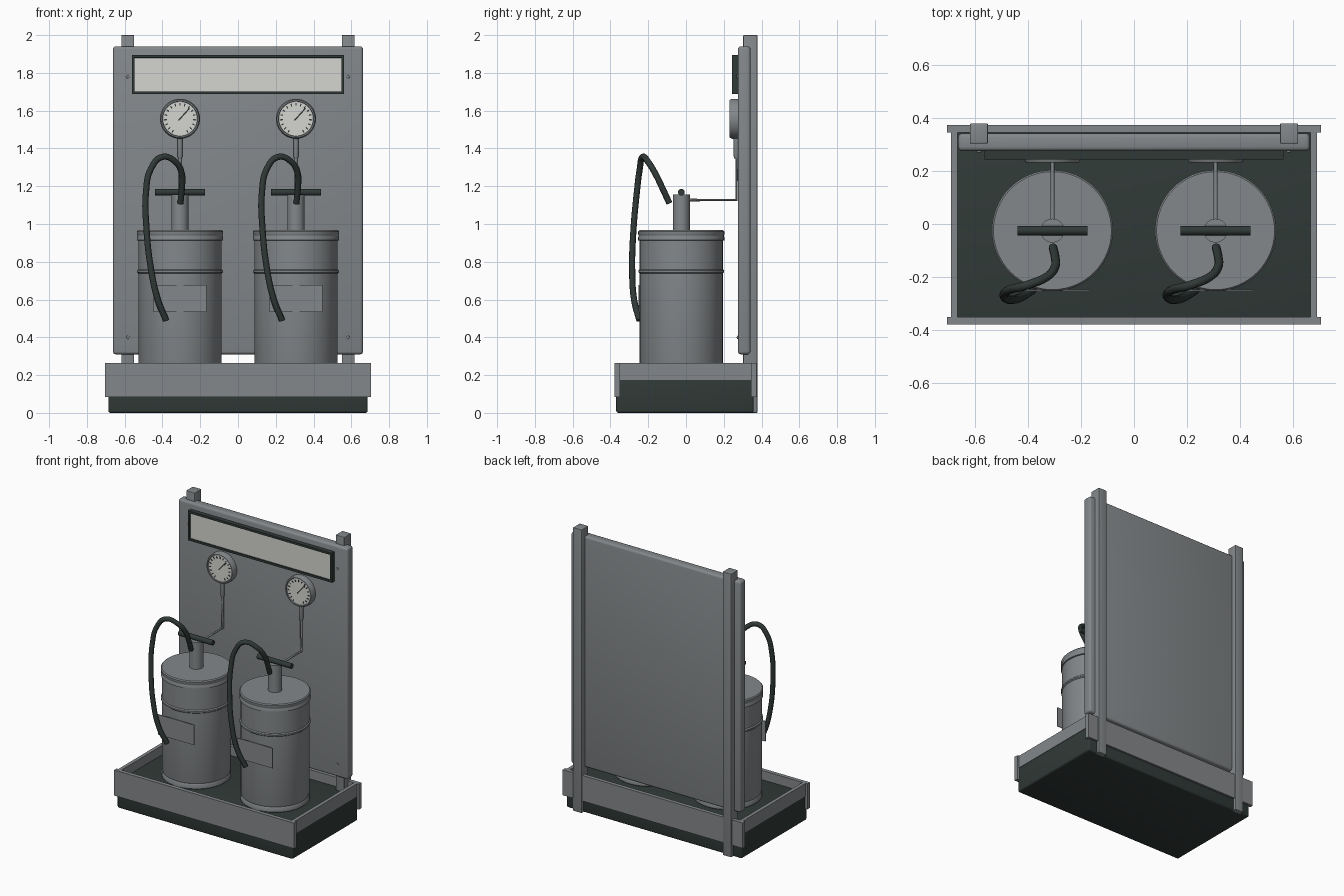
import bpy, bmesh, math
from mathutils import Matrix, Vector

if "Cube" in bpy.data.objects:
    bpy.data.objects.remove(bpy.data.objects["Cube"])


def mat(name, rgb):
    m = bpy.data.materials.new(name)
    m.diffuse_color = (*rgb, 1)
    m.use_nodes = True
    m.node_tree.nodes["Principled BSDF"].inputs["Base Color"].default_value = m.diffuse_color
    return m


GREY = mat("steel grey", (0.23, 0.245, 0.255))
DARK = mat("dark green black", (0.03, 0.042, 0.039))
WHITE = mat("off white", (0.66, 0.66, 0.63))


def finish(name, bm, mats, smooth=False):
    bmesh.ops.recalc_face_normals(bm, faces=bm.faces)
    me = bpy.data.meshes.new(name)
    bm.to_mesh(me)
    bm.free()
    ob = bpy.data.objects.new(name, me)
    bpy.context.collection.objects.link(ob)
    for m in mats:
        me.materials.append(m)
    if smooth:
        bpy.ops.object.select_all(action='DESELECT')
        ob.select_set(True)
        bpy.context.view_layer.objects.active = ob
        bpy.ops.object.shade_smooth_by_angle(angle=math.radians(35))
    return ob


def add_box(bm, lo, hi, rot=Matrix()):
    lo, hi = Vector(lo), Vector(hi)
    scale = Matrix.Diagonal((*(hi - lo), 1))
    return bmesh.ops.create_cube(bm, size=1, matrix=rot @ Matrix.Translation((lo + hi) / 2) @ scale)


def box(name, lo, hi, m, bevel=0.0):
    bm = bmesh.new()
    add_box(bm, lo, hi)
    if bevel:
        bmesh.ops.bevel(bm, geom=bm.edges[:], offset=bevel, segments=3, profile=0.5, affect='EDGES')
    return finish(name, bm, [m], bool(bevel))


# revolve a (radius, height) profile; 'axis' Y turns the height towards the front
def lathe(name, pts, loc, m, segs=48, axis='Z'):
    bm = bmesh.new()
    rings = [[bm.verts.new((r * math.cos(2 * math.pi * i / segs), r * math.sin(2 * math.pi * i / segs), z))
              for i in range(segs)] for r, z in pts]
    for a, b in zip(rings, rings[1:]):
        for i in range(segs):
            j = (i + 1) % segs
            bm.faces.new((a[i], a[j], b[j], b[i]))
    bmesh.ops.remove_doubles(bm, verts=bm.verts, dist=1e-6)
    rot = {'Z': Matrix(), 'Y': Matrix.Rotation(math.pi / 2, 4, 'X'),
           'X': Matrix.Rotation(math.pi / 2, 4, 'Y')}[axis]
    bm.transform(Matrix.Translation(loc) @ rot)
    return finish(name, bm, [m], True)


def tube(name, pts, radius, m, handle='AUTO'):
    cu = bpy.data.curves.new(name, 'CURVE')
    cu.dimensions = '3D'
    cu.bevel_depth = radius
    cu.bevel_resolution = 3
    cu.resolution_u = 8
    cu.use_fill_caps = True
    sp = cu.splines.new('BEZIER')
    sp.bezier_points.add(len(pts) - 1)
    for p, co in zip(sp.bezier_points, pts):
        p.co = co
        p.handle_left_type = p.handle_right_type = handle
    cu.materials.append(m)
    ob = bpy.data.objects.new(name, cu)
    bpy.context.collection.objects.link(ob)
    bpy.ops.object.select_all(action='DESELECT')
    ob.select_set(True)
    bpy.context.view_layer.objects.active = ob
    bpy.ops.object.convert(target='MESH')
    bpy.ops.object.shade_smooth_by_angle(angle=math.radians(40))


# spill tray with its four boards
FLOOR = 0.2
box("tray_base", (-0.686, -0.37, 0), (0.686, 0.358, FLOOR), DARK, 0.012)
box("tray_front_board", (-0.703, -0.378, 0.085), (0.703, -0.35, 0.265), GREY)
box("tray_back_board", (-0.703, 0.345, 0.085), (0.703, 0.372, 0.265), GREY)
for side, s in (("left", -1), ("right", 1)):
    xs = sorted((s * 0.664, s * 0.689))
    box(f"tray_{side}_board", (xs[0], -0.35, 0.175), (xs[1], 0.345, 0.265), GREY)
    # upright post
    xs = sorted((s * 0.55, s * 0.618))
    box(f"{side}_post", (xs[0], 0.303, 0), (xs[1], 0.378, 2.0), GREY, 0.004)

# back panel and its screws
box("back_panel", (-0.662, 0.275, 0.31), (0.662, 0.341, 1.94), GREY, 0.015)
for i, (x, z) in enumerate([(-0.583, 1.78), (0.583, 1.78), (-0.583, 0.4), (0.583, 0.4)]):
    lathe(f"panel_screw_{i + 1}", [(0, 0), (0.009, 0), (0.008, 0.006), (0, 0.008)],
          (x, 0.276, z), GREY, 12, 'Y')

# sign: dark frame with a sunken pale face
bm = bmesh.new()
add_box(bm, (-0.562, 0.243, 1.687), (0.562, 0.277, 1.895))
front = min(bm.faces, key=lambda f: f.calc_center_median().y)
bmesh.ops.inset_region(bm, faces=[front], thickness=0.021)
bmesh.ops.inset_region(bm, faces=[front], thickness=0.0005, depth=-0.008)
front.material_index = 1
finish("sign", bm, [DARK, WHITE])

# two identical drum stations
for side, cx in (("left", -0.307), ("right", 0.307)):
    cy = -0.025
    # drum with bottom chime, rib and clamped lid
    lathe(f"{side}_drum", [
        (0, FLOOR), (0.215, FLOOR), (0.222, 0.206), (0.222, 0.232), (0.217, 0.24), (0.22, 0.25),
        (0.22, 0.738), (0.227, 0.744), (0.227, 0.754), (0.22, 0.76),
        (0.22, 0.912), (0.228, 0.914), (0.228, 0.93), (0.225, 0.935), (0.225, 0.94), (0.228, 0.945),
        (0.228, 0.96), (0.222, 0.967), (0, 0.967)], (cx, cy, 0), GREY, 64)
    box(f"{side}_drum_plate", (cx - 0.14, -0.252, 0.535), (cx + 0.14, -0.247, 0.677), GREY)
    # pump neck and cross handle
    lathe(f"{side}_pump_neck", [(0, 0.96), (0.045, 0.96), (0.045, 1.157), (0, 1.157)],
          (cx, cy, 0), GREY, 32)
    lathe(f"{side}_pump_handle", [(0, -0.132), (0.018, -0.132), (0.018, 0.132), (0, 0.132)],
          (cx, cy, 1.168), DARK, 20, 'X')
    # hose looping from the pump over to the drum's side
    hose = [(0.002, -0.088, 1.11), (0.01, -0.125, 1.19), (0.01, -0.16, 1.262), (-0.02, -0.198, 1.325),
            (-0.095, -0.23, 1.355), (-0.155, -0.245, 1.29), (-0.18, -0.26, 1.17), (-0.177, -0.278, 0.97),
            (-0.155, -0.285, 0.77), (-0.118, -0.275, 0.6), (-0.074, -0.247, 0.49)]
    tube(f"{side}_hose", [(cx + x, y, z) for x, y, z in hose], 0.0165, DARK)

    # gauge case and dial
    gz, wall = 1.557, 0.277
    lathe(f"{side}_gauge_case", [(0, 0), (0.106, 0), (0.106, 0.034), (0.1, 0.046), (0.093, 0.046),
                                 (0.091, 0.038), (0, 0.038)], (cx, wall, gz), GREY, 48, 'Y')
    lathe(f"{side}_gauge_dial", [(0, 0.037), (0.0905, 0.037), (0.0905, 0.04), (0, 0.04)],
          (cx, wall, gz), WHITE, 48, 'Y')
    # tick marks and needle
    bm = bmesh.new()
    place = Matrix.Translation((cx, wall - 0.041, gz))
    for i in range(17):
        rot = place @ Matrix.Rotation(math.radians(-150 + i * 300 / 16), 4, 'Y')
        add_box(bm, (-0.003, -0.0015, 0.07), (0.003, 0.0015, 0.084), rot)
    finish(f"{side}_gauge_ticks", bm, [DARK])
    bm = bmesh.new()
    rot = place @ Matrix.Rotation(math.radians(42), 4, 'Y')
    add_box(bm, (-0.0035, -0.004, -0.012), (0.0035, -0.001, 0.075), rot)
    finish(f"{side}_gauge_needle", bm, [DARK])

    # gauge stem and thin pipe back to the pump
    lathe(f"{side}_gauge_stem", [(0, 1.34), (0.009, 1.345), (0.014, 1.36), (0.014, 1.47), (0, 1.47)],
          (cx, 0.266, 0), GREY, 16)
    tube(f"{side}_gauge_pipe", [(cx, 0.268, 1.36), (cx, 0.268, 1.127), (cx, 0.0, 1.127)],
         0.0075, GREY, 'VECTOR')
